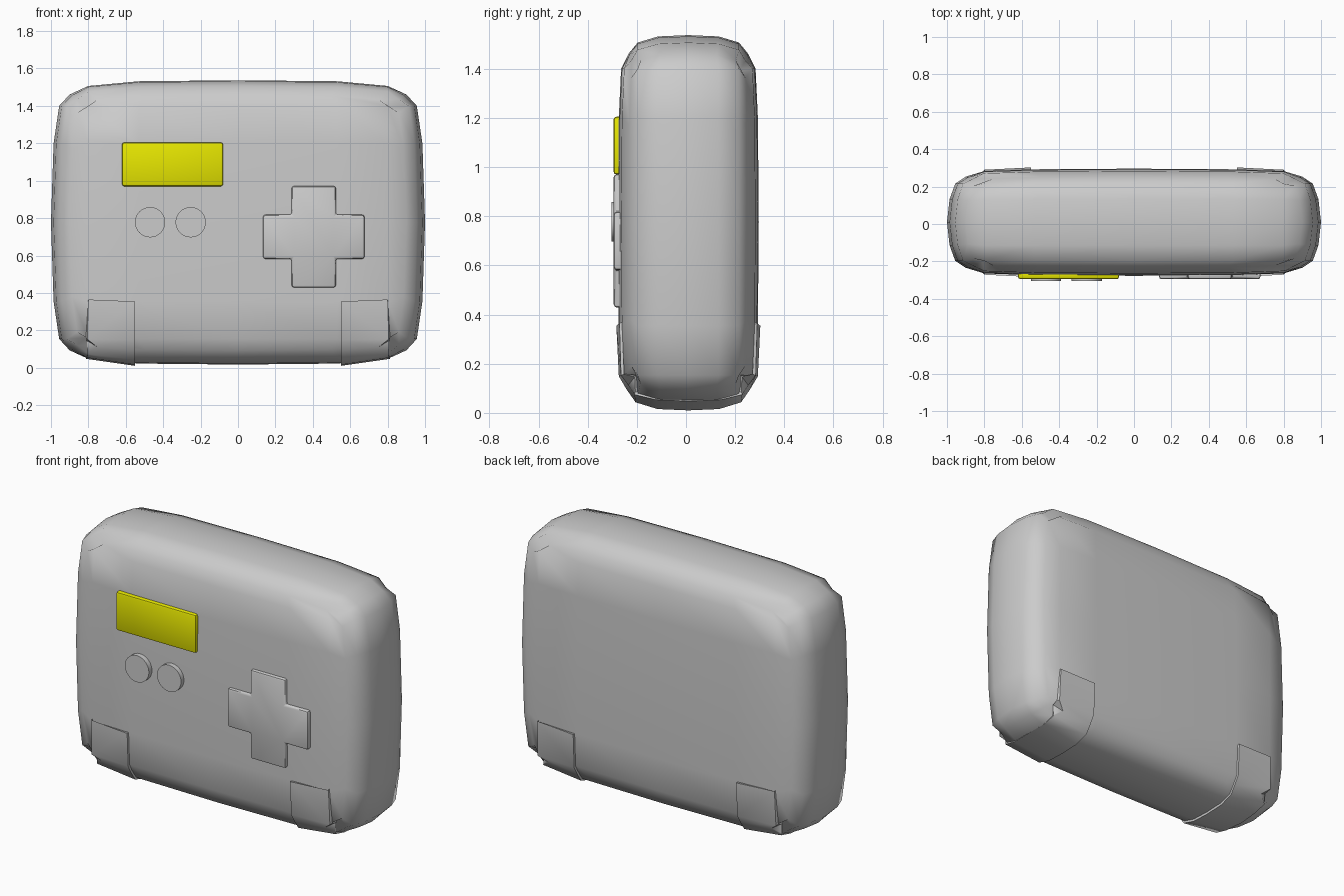
import bpy, bmesh
from math import radians
from mathutils import Matrix, Vector

if "Cube" in bpy.data.objects:
    bpy.data.objects.remove(bpy.data.objects["Cube"])

HALF = Vector((1.0, 0.2865, 0.76))
CENTRE = Vector((0, 0.0095, 0.777))
# Ratios per axis at grid steps 0..3: spacing across a face, and bulge of the face
SPACING = [(0, .53, .80, .90), (0, .43, .72, .85), (0, .555, .82, .90)]
BULGE = [(1, .986, .956, .90), (1, .988, .955, .85), (1, .993, .96, .90)]


def link(bm, name):
    me = bpy.data.meshes.new(name)
    bmesh.ops.recalc_face_normals(bm, faces=bm.faces)
    bm.to_mesh(me)
    bm.free()
    ob = bpy.data.objects.new(name, me)
    bpy.context.collection.objects.link(ob)
    return ob


def finish(ob, angle=40):
    bpy.ops.object.select_all(action='DESELECT')
    ob.select_set(True)
    bpy.context.view_layer.objects.active = ob
    for m in list(ob.modifiers):
        bpy.ops.object.modifier_apply(modifier=m.name)
    bpy.ops.object.shade_smooth_by_angle(angle=radians(angle))


def pillow():
    """Gridded cube bulged into the soft case shape."""
    bm = bmesh.new()
    bmesh.ops.create_cube(bm, size=2)
    bmesh.ops.subdivide_edges(bm, edges=bm.edges[:], cuts=5, use_grid_fill=True)
    for v in bm.verts:
        step = [round(c * 3) for c in v.co]
        idx = [abs(s) for s in step]
        new = Vector()
        for a in range(3):
            j, k = idx[(a + 1) % 3], idx[(a + 2) % 3]
            if idx[a] == 3:
                r = BULGE[a][j] * BULGE[a][k]
            else:
                r = SPACING[a][idx[a]] * (.94 if j == k == 3 else 1)
            new[a] = CENTRE[a] + HALF[a] * r * (1 if step[a] > 0 else -1)
        v.co = new
    return bm


def raised_plate(name, outline, front, bevel, back=-0.25):
    """Extrude an x-z outline along y, with softened edges."""
    bm = bmesh.new()
    face = bm.faces.new([bm.verts.new((x, back, z)) for x, z in outline])
    ext = bmesh.ops.extrude_face_region(bm, geom=[face])['geom']
    verts = [g for g in ext if isinstance(g, bmesh.types.BMVert)]
    bmesh.ops.translate(bm, verts=verts, vec=(0, front - back, 0))
    ob = link(bm, name)
    mod = ob.modifiers.new('soft_edges', 'BEVEL')
    mod.width, mod.segments = bevel, 2
    finish(ob)
    return ob


# Case
finish(link(pillow(), 'case'), 80)

# Straps wrapping under the bottom, cut from the case surface and thickened
bm = pillow()
for co, no in (((.80, 0, 0), (1, 0, 0)), ((.55, 0, 0), (-1, 0, 0)), ((0, 0, .355), (0, 0, 1))):
    geom = bm.verts[:] + bm.edges[:] + bm.faces[:]
    bmesh.ops.bisect_plane(bm, geom=geom, plane_co=co, plane_no=no, clear_outer=True)
me_normals = [f.normal.copy() for f in bm.faces]
straps = bpy.data.objects.new('bottom_straps', bpy.data.meshes.new('bottom_straps'))
bm.to_mesh(straps.data)
bm.free()
bpy.context.collection.objects.link(straps)
solid = straps.modifiers.new('thickness', 'SOLIDIFY')
solid.thickness, solid.offset = 0.014, 1
straps.modifiers.new('other_side', 'MIRROR')
finish(straps, 50)

# Yellow screen
screen = raised_plate('screen', [(-.62, .97), (-.08, .97), (-.08, 1.205), (-.62, 1.205)], -.295, .012)
yellow = bpy.data.materials.new('yellow')
yellow.diffuse_color = (.8, .8, .0, 1)
yellow.use_nodes = True
yellow.node_tree.nodes["Principled BSDF"].inputs["Base Color"].default_value = yellow.diffuse_color
screen.data.materials.append(yellow)

# Direction pad: a plus-shaped outline from one arm turned four times
L, W = .271, .118
cross, arm = [], [(L, -W), (L, W), (W, W)]
for _ in range(4):
    cross += [(.405 + x, .70 + z) for x, z in arm]
    arm = [(-z, x) for x, z in arm]
raised_plate('direction_pad', cross, -.294, .012)

# Round buttons
for side, x in (('left', -.47), ('right', -.253)):
    bm = bmesh.new()
    bmesh.ops.create_cone(bm, cap_ends=True, segments=32, radius1=.081, radius2=.081, depth=.054,
                          matrix=Matrix.Translation((x, -.277, .778)) @ Matrix.Rotation(radians(90), 4, 'X'))
    finish(link(bm, side + '_button'))
